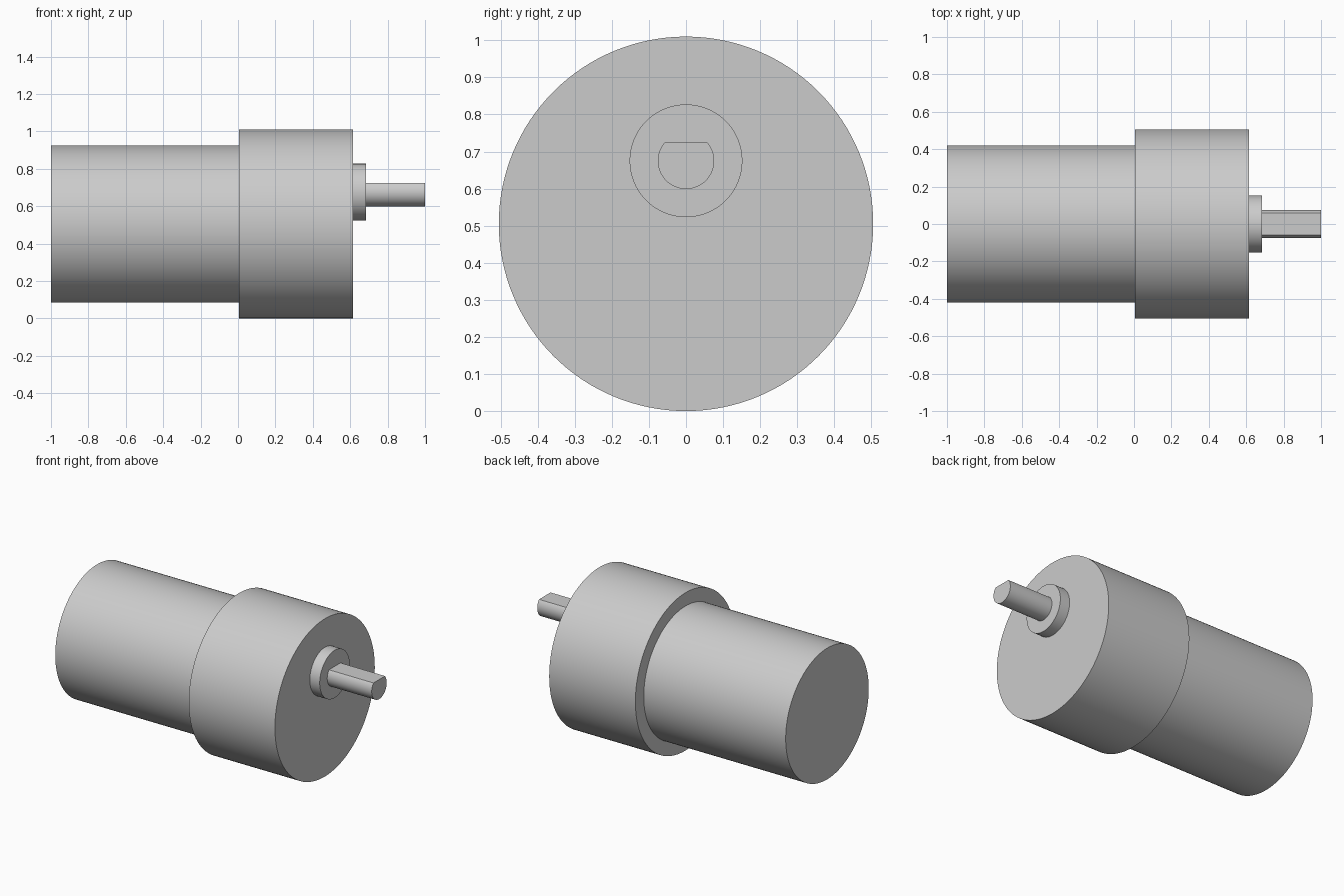
import bpy
import bmesh
from math import asin, cos, sin, pi, radians

cube = bpy.data.objects.get("Cube")
if cube:
    bpy.data.objects.remove(cube, do_unlink=True)

grey = bpy.data.materials.new("light grey metal")
grey.use_nodes = True
colour = (0.6, 0.6, 0.6, 1)
grey.diffuse_color = colour
grey.node_tree.nodes["Principled BSDF"].inputs["Base Color"].default_value = colour


def add_rod(name, x_start, x_end, radius, z, flat=None, segments=128):
    """Extrude a round profile along x, optionally cut by a flat above the axis."""
    if flat is None:
        angles = [2 * pi * i / segments for i in range(segments)]
    else:
        # Arc running under the axis from one edge of the flat to the other
        rise = asin(flat / radius)
        sweep = pi + 2 * rise
        angles = [pi - rise + sweep * i / segments for i in range(segments + 1)]
    bm = bmesh.new()
    ring = [bm.verts.new((x_start, radius * cos(a), z + radius * sin(a))) for a in angles]
    face = bm.faces.new(ring)
    result = bmesh.ops.extrude_face_region(bm, geom=[face], use_keep_orig=True)
    moved = [v for v in result["geom"] if isinstance(v, bmesh.types.BMVert)]
    bmesh.ops.translate(bm, verts=moved, vec=(x_end - x_start, 0, 0))
    bmesh.ops.recalc_face_normals(bm, faces=bm.faces)
    mesh = bpy.data.meshes.new(name)
    bm.to_mesh(mesh)
    bm.free()
    mesh.materials.append(grey)
    obj = bpy.data.objects.new(name, mesh)
    bpy.context.collection.objects.link(obj)
    bpy.ops.object.select_all(action="DESELECT")
    obj.select_set(True)
    bpy.context.view_layer.objects.active = obj
    bpy.ops.object.shade_smooth_by_angle(angle=radians(25))
    return obj


axis_z = 0.505    # motor and gearbox centre line
output_z = 0.675  # offset output shaft centre line

add_rod("motor_body", -1, 0.005, 0.42, axis_z)
add_rod("gearbox", 0.005, 0.615, 0.505, axis_z)
add_rod("shaft_boss", 0.615, 0.685, 0.152, output_z)
add_rod("output_shaft", 0.685, 1, 0.076, output_z, flat=0.049)
